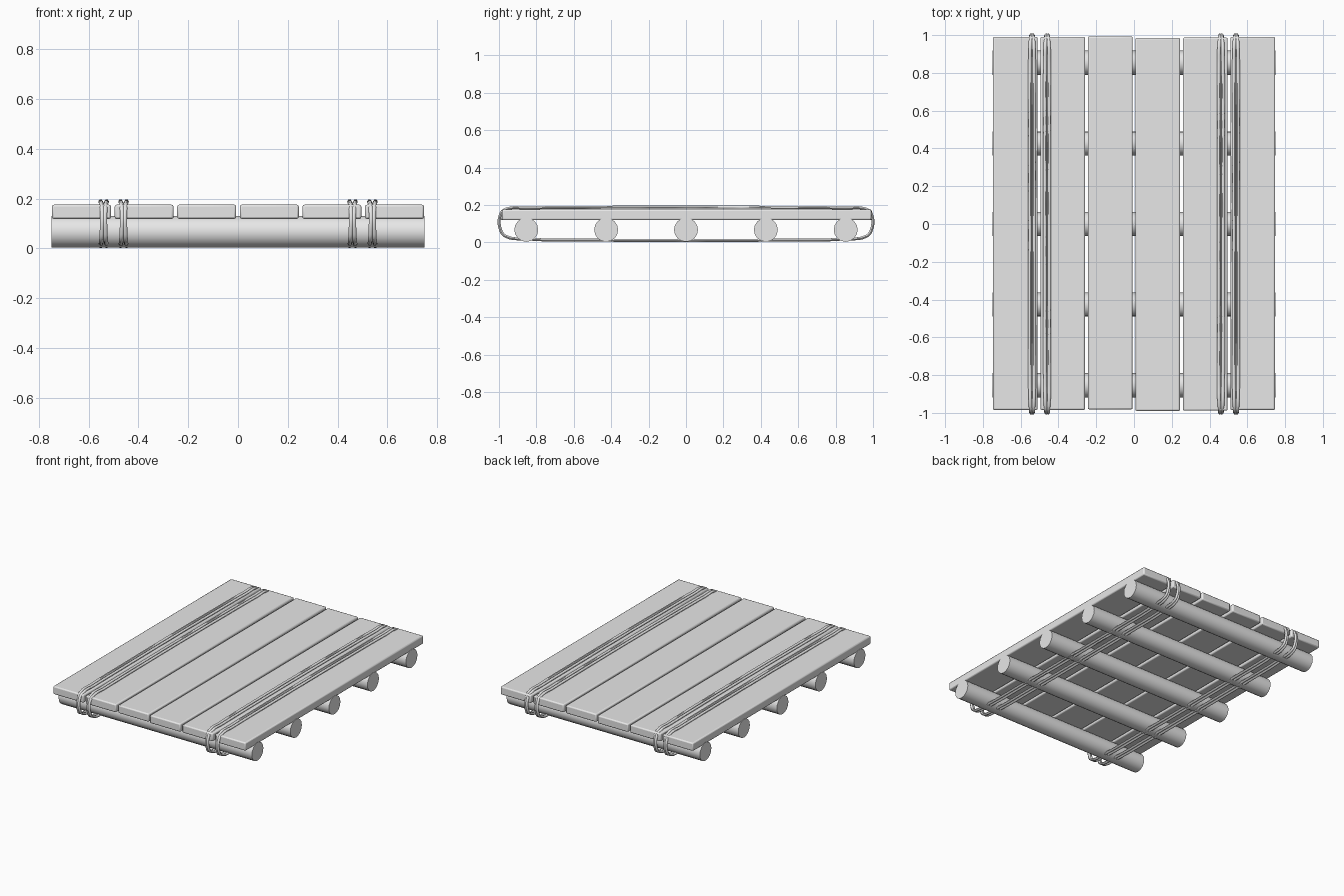
import bpy
from math import pi, radians

default = bpy.data.objects.get("Cube")
if default:
    bpy.data.objects.remove(default, do_unlink=True)

grey = bpy.data.materials.new("plain grey")
grey.use_nodes = True
colour = (0.8, 0.8, 0.8, 1)
grey.diffuse_color = colour
grey.node_tree.nodes["Principled BSDF"].inputs["Base Color"].default_value = colour


def finish(obj, name, angle=35):
    obj.name = name
    obj.data.materials.clear()
    obj.data.materials.append(grey)
    bpy.ops.object.select_all(action="DESELECT")
    obj.select_set(True)
    bpy.context.view_layer.objects.active = obj
    bpy.ops.object.shade_smooth_by_angle(angle=radians(angle))


# Deck planks, each shifted slightly along its length
LENGTH, WIDTH, PITCH = 1.975, 0.237, 0.2515
shifts = [0.003, 0.003, 0.006, -0.002, -0.001, 0.003]
for i, shift in enumerate(shifts):
    bpy.ops.mesh.primitive_cube_add(size=1, location=((i - 2.5) * PITCH, shift, 0.147))
    plank = bpy.context.object
    plank.scale = (WIDTH, LENGTH, 0.057)
    bpy.ops.object.transform_apply(location=False, rotation=False, scale=True)
    bevel = plank.modifiers.new("soft edges", "BEVEL")
    bevel.width = 0.008
    bevel.segments = 2
    finish(plank, f"plank_{i + 1}", 30)

# Round logs across the underside
for i in range(5):
    bpy.ops.mesh.primitive_cylinder_add(
        vertices=16, radius=0.064, depth=1.5,
        location=(0, (i - 2) * 0.427, 0.067), rotation=(0, pi / 2, 0))
    finish(bpy.context.object, f"log_{i + 1}")

# Quarter outlines of the lashing: (y, z, sideways spread)
top = [(0, 0.189, 0.012), (0.5, 0.187, 0.012), (0.85, 0.183, 0.011),
       (0.96, 0.178, 0.009), (0.989, 0.155, 0.006)]
bottom = [(0.989, 0.06, 0.007), (0.965, 0.033, 0.009), (0.85, 0.018, 0.011),
          (0.5, 0.012, 0.012), (0, 0.010, 0.012)]
half = top + bottom
loop = half + [(-y, z, s) for y, z, s in reversed(half[1:-1])]


def rope_strand(name, x, side):
    curve = bpy.data.curves.new(name, "CURVE")
    curve.dimensions = "3D"
    curve.bevel_depth = 0.009
    curve.bevel_resolution = 1
    curve.resolution_u = 5
    spline = curve.splines.new("BEZIER")
    spline.bezier_points.add(len(loop) - 1)
    spline.use_cyclic_u = True
    for point, (y, z, spread) in zip(spline.bezier_points, loop):
        point.co = (x + side * spread, y, z)
        point.handle_left_type = point.handle_right_type = "AUTO"
    obj = bpy.data.objects.new(name, curve)
    bpy.context.collection.objects.link(obj)
    bpy.ops.object.select_all(action="DESELECT")
    obj.select_set(True)
    bpy.context.view_layer.objects.active = obj
    bpy.ops.object.convert(target="MESH")
    finish(bpy.context.object, name, 60)


# Two lashings on each side, each made of a pair of strands
for label, sign in (("left", 1), ("right", -1)):
    for place, x in (("outer", 0.54), ("inner", 0.46)):
        for n, side in enumerate((-1, 1)):
            rope_strand(f"{label}_{place}_rope_strand_{n + 1}", sign * x, side)
